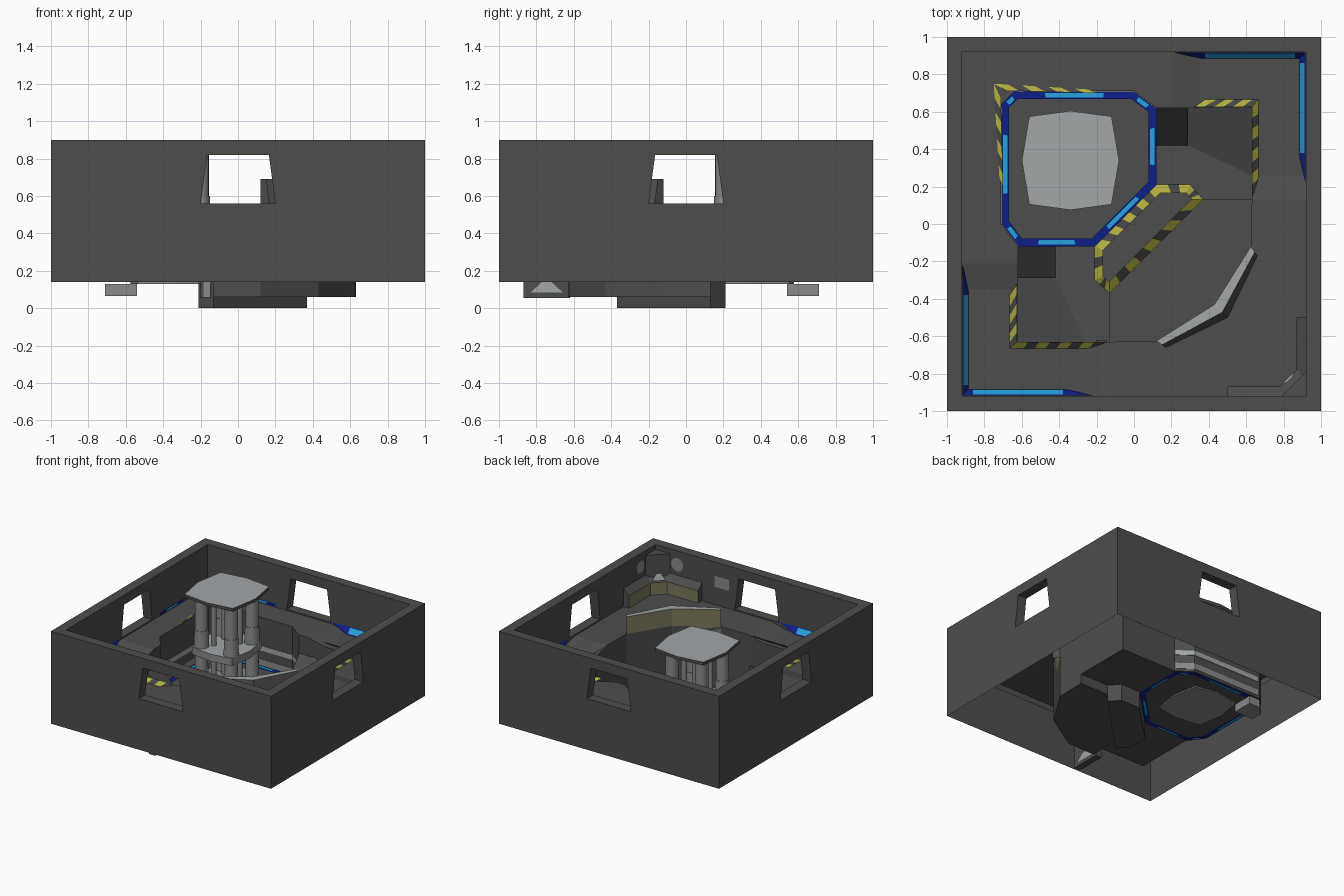
import bpy, bmesh, math
from mathutils import Vector

if "Cube" in bpy.data.objects:
    bpy.data.objects.remove(bpy.data.objects["Cube"])

def mat(name, r, g, b):
    m = bpy.data.materials.new(name)
    m.diffuse_color = (r, g, b, 1)
    m.use_nodes = True
    m.node_tree.nodes["Principled BSDF"].inputs["Base Color"].default_value = m.diffuse_color
    return m

MATS = [mat("dark_grey", .075, .075, .075), mat("light_grey", .36, .385, .395),
        mat("deep_blue", .004, .014, .25), mat("bright_blue", .022, .37, .72),
        mat("warning_yellow", .45, .42, .05), mat("warning_black", .06, .06, .06),
        mat("khaki", .2, .19, .1), mat("mid_grey", .25, .255, .26)]
DARK, LIGHT, BLUE, CYAN, YELLOW, BLACK, KHAKI, MID = range(8)

def mirror(p):                       # the arena is symmetric about its diagonal
    return (-p[1], -p[0], p[2])

def make(name, faces, both=False, closed=False):
    """faces: list of (points, material index)"""
    bm = bmesh.new()
    items = list(faces)
    if both:
        items += [([mirror(p) for p in reversed(ps)], m) for ps, m in faces]
    for ps, m in items:
        f = bm.faces.new([bm.verts.new(p) for p in ps])
        f.material_index = m
        f.normal_update()
        if not closed and f.normal.z < -.2:
            f.normal_flip()
    bmesh.ops.remove_doubles(bm, verts=bm.verts[:], dist=1e-4)
    if closed:
        bmesh.ops.recalc_face_normals(bm, faces=bm.faces[:])
    me = bpy.data.meshes.new(name)
    bm.to_mesh(me)
    bm.free()
    for m in MATS:
        me.materials.append(m)
    ob = bpy.data.objects.new(name, me)
    bpy.context.collection.objects.link(ob)
    return ob

def at(pts, z):
    return [(p[0], p[1], z) for p in pts]

def prism(pts, z0, z1, side=DARK, top=DARK, bottom=None):
    n = len(pts)
    f = [(at(pts, z1), top), (at(pts, z0)[::-1], side if bottom is None else bottom)]
    for i in range(n):
        a, b = pts[i], pts[(i + 1) % n]
        f.append(([(*a, z0), (*b, z0), (*b, z1), (*a, z1)], side))
    return f

def rect(x0, x1, y0, y1):
    return [(x0, y0), (x1, y0), (x1, y1), (x0, y1)]

def lerp(a, b, t):
    return tuple(Vector(a).lerp(Vector(b), t))

def inset(pts, d):
    """move every edge of a closed outline inward by d"""
    mid = sum((Vector(p) for p in pts), Vector((0, 0))) / len(pts)
    out = []
    for i in range(len(pts)):
        p, q, r = Vector(pts[i - 1]), Vector(pts[i]), Vector(pts[(i + 1) % len(pts)])
        ns = []
        for e in (q - p, r - q):
            n = Vector((-e.y, e.x)).normalized()
            ns.append(n if n.dot(mid - q) > 0 else -n)
        out.append(tuple(q + (ns[0] + ns[1]) * d / (1 + ns[0].dot(ns[1]))))
    return out

def stripes(a, b, c, d, n, skew=.3):
    """warning band between edge a-b and edge c-d, cut in slanted stripes"""
    f = []
    for i in range(n):
        t0, t1 = i / n, (i + 1) / n
        s0 = 0 if i == 0 else t0 + skew / n
        s1 = 1 if i == n - 1 else t1 + skew / n
        f.append(([lerp(a, b, t0), lerp(a, b, t1), lerp(c, d, s1), lerp(c, d, s0)],
                  YELLOW if i % 2 == 0 else BLACK))
    return f

# outer walls: outer sheet, inner sheet, rim and window reveals
walls = []
hole = [(-.2, .56), (.2, .56), (.165, .82), (-.165, .82)]
outer = [(-1, .14), (1, .14), (1, .9), (-1, .9)]
inner = [(-.92, .5), (.92, .5), (.92, .9), (-.92, .9)]
for k in range(4):
    c, s = round(math.cos(k * math.pi / 2)), round(math.sin(k * math.pi / 2))
    def W(p, y):
        return (p[0] * c - y * s, p[0] * s + y * c, p[1])
    for i in range(4):
        j = (i + 1) % 4
        walls.append(([W(outer[i], -1), W(outer[j], -1), W(hole[j], -1), W(hole[i], -1)], DARK))
        walls.append(([W(inner[j], -.92), W(inner[i], -.92), W(hole[i], -.92), W(hole[j], -.92)], DARK))
        walls.append(([W(hole[i], -1), W(hole[j], -1), W(hole[j], -.92), W(hole[i], -.92)], DARK))
    walls.append(([W(outer[3], -1), W(outer[2], -1), W(inner[2], -.92), W(inner[3], -.92)], DARK))
make("outer_walls", walls)

# upper floor around the pit, with lowered corners
H, L, LOW, MIDZ = .55, .515, .14, .06
floor = [
    [(-.92, .92, H), (-.675, .675, H), (-.64, .71, H), (0, .71, H), (.12, .62, H), (.21, .62, H), (.21, .92, H)],
    [(.21, .92, H), (.21, .62, H), (.35, .62, L), (.35, .92, L)],
    [(.35, .92, L), (.35, .62, L), (.63, .62, L), (.63, .26, L), (.92, .26, L), (.92, .92, L)],
    [(.92, .26, L), (.63, .26, L), (.63, .13, H), (.92, .13, H)],
    [(.92, .13, H), (.63, .13, H), (.625, -.12, H), (.43, -.43, H), (.92, -.92, H)]]
make("upper_floor", [(f, DARK) for f in floor], both=True)

# pit walls hanging from the floor edge
rim = [(-.675, .675, H), (-.64, .71, H), (0, .71, H), (.12, .62, H), (.21, .62, H), (.35, .62, L),
       (.63, .62, L), (.63, .26, L), (.63, .13, H), (.625, -.12, H), (.43, -.43, H)]
pit = []
for i, (a, b) in enumerate(zip(rim, rim[1:])):
    z = MIDZ if i >= 8 else LOW
    pit.append(([a, b, (b[0], b[1], z), (a[0], a[1], z)], DARK))
pit.append(([(.63, .13, LOW), (.37, .13, LOW), (.37, .13, MIDZ), (.63, .13, MIDZ)], DARK))
make("pit_walls", pit, both=True)

# lower floors, side ramps and the deep slot
octo = [(-.71, .64), (-.64, .71), (0, .71), (.12, .62), (.12, .21), (-.21, -.12), (-.62, -.12), (-.71, 0)]
slot = [(-.21, -.12), (.12, .21), (.3, .21), (.37, .13), (-.13, -.37), (-.21, -.3)]
make("lower_floor", [(at(octo, LOW), DARK)])
make("side_floor", [(at([(.12, .62), (.12, .21), (.3, .21), (.37, .13), (.63, .13), (.63, .62)], LOW), DARK)], both=True)
make("side_ramp", [([(.29, .62, .25), (.63, .62, .25), (.63, .26, LOW), (.29, .42, LOW)], DARK),
                   ([(.12, .62, .4), (.29, .62, .4), (.29, .42, LOW), (.12, .42, LOW)], DARK),
                   ([(.29, .62, .4), (.29, .42, LOW), (.29, .62, LOW)], DARK)], both=True)
make("middle_floor", [(at([(-.13, -.37), (-.13, -.63), (.12, -.625), (.43, -.43), (.625, -.12), (.63, .13), (.37, .13)], MIDZ), DARK)])
make("slot_trench", prism(slot, 0, LOW)[1:])

# striped curb of the slot, falling outward
curb = []
sc = inset(slot, .045)
for i in range(6):
    j = (i + 1) % 6
    n = 9 if i in (0, 3) else 3
    curb += stripes((*slot[i], .145), (*slot[j], .145), (*sc[i], .18), (*sc[j], .18), n)
make("slot_warning_curb", curb)

# striped curbs on the floor edges, falling outward
lo, hi = L + .003, L + .035
edge = stripes((.32, .625, hi), (.63, .625, hi), (.38, .665, lo), (.665, .665, lo), 6)
edge += stripes((.63, .625, hi), (.63, .15, hi), (.665, .665, lo), (.665, .2, lo), 8)
lo, hi = H + .003, H + .012
edge += stripes((-.68, .712, hi), (-.2, .70, hi), (-.75, .75, lo), (-.25, .72, lo), 7, .1)
make("warning_curbs", edge, both=True)

# glowing ring around the tower foot
ring = []
inn = inset(octo, .042)
for zz, off in ((.15, .006), (.135, -.006)):
    for i in range(8):
        j = (i + 1) % 8
        a, b = (*octo[i], zz), (*octo[j], zz)
        c, d = (*inn[i], zz), (*inn[j], zz)
        ring.append(([a, b, d, c], BLUE))
        q = []
        for u, v in ((.25, .25), (.75, .25), (.75, .8), (.25, .8)):
            p = lerp(lerp(a, b, u), lerp(c, d, u), v)
            q.append((p[0], p[1], zz + off))
        ring.append((q, CYAN))
make("glow_ring", ring)

# light bands on the tower pit wall and corner block
bands = []
for z0, z1, m in ((.28, .32, LIGHT), (.16, .21, MID)):
    bands += prism([(-.62, .706), (0, .706), (0, .714), (-.62, .714)], z0, z1, m, m)
    bands += prism([(0, .706), (.12, .616), (.122, .624), (0, .714)], z0, z1, m, m)
make("pit_light_bands", bands, both=True, closed=True)
make("corner_block", prism([(-.71, .54), (-.54, .54), (-.54, .71), (-.64, .71), (-.71, .64)], .065, .13, MID, MID), closed=True)

# blue skirting in the two lowered corners, both legs
skirt = []
for sw in (False, True):
    S = (lambda x, y, z: (y, x, z)) if sw else (lambda x, y, z: (x, y, z))
    skirt.append(([S(.21, .918, .565), S(.36, .885, L + .005), S(.36, .918, .57)], BLUE))
    skirt.append(([S(.36, .885, L + .005), S(.915, .885, L + .005), S(.915, .918, .57), S(.36, .918, .57)], BLUE))
    skirt.append(([S(.38, .886, L + .012), S(.86, .886, L + .012), S(.86, .912, .567), S(.38, .912, .567)], CYAN))
make("blue_skirting", skirt, both=True)
make("wall_glow_strip", [([(-.6, .917, .555), (-.3, .917, .555), (-.3, .917, .58), (-.6, .917, .58)], BLUE),
                         ([(-.52, .914, .56), (-.38, .914, .56), (-.38, .914, .575), (-.52, .914, .575)], CYAN)], both=True)

# low barrier: khaki inner face, light top, sloped back
pi = [(.12, -.625), (.43, -.43), (.625, -.12)]
po = [(.17, -.66), (.5, -.5), (.66, -.17)]
pm = [lerp(a, b, .6) for a, b in zip(pi, po)]
bar = []
for i in range(2):
    bar.append(([(*pi[i], .4), (*pi[i + 1], .4), (*pi[i + 1], .69), (*pi[i], .69)], KHAKI))
    bar.append(([(*pi[i], .69), (*pi[i + 1], .69), (*pm[i + 1], .69), (*pm[i], .69)], LIGHT))
    bar.append(([(*pm[i], .69), (*pm[i + 1], .69), (*po[i + 1], H), (*po[i], H)], DARK))
for i in (0, 2):
    bar.append(([(*pi[i], .4), (*pi[i], .69), (*pm[i], .69), (*po[i], H), (*po[i], .4)], DARK))
make("low_barrier", bar)

# corner ledge, corner post and wall lamps
p = [(.5, -.87), (.78, -.87), (.87, -.78), (.87, -.5)]
w = [(.5, -.92), (.83, -.92), (.92, -.83), (.92, -.5)]
led = []
for i in range(3):
    led.append(([(*p[i], H), (*p[i + 1], H), (*p[i + 1], .65), (*p[i], .65)], KHAKI))
    led.append(([(*p[i], .65), (*p[i + 1], .65), (*w[i + 1], .7), (*w[i], .7)], DARK))
for i in (0, 3):
    led.append(([(*p[i], H), (*p[i], .65), (*w[i], .7), (*w[i], H)], DARK))
make("corner_ledge", led)
make("corner_post", prism([(.79, -.92), (.92, -.92), (.92, -.79)], .66, .86), closed=True)
make("post_panel", [([(.785, -.86, .665), (.86, -.785, .665), (.845, -.82, .72), (.82, -.845, .72)], LIGHT)])
disc = [(.72 + .055 * math.cos(t * math.pi / 6), .79 + .055 * math.sin(t * math.pi / 6)) for t in range(12)]
make("wall_lamps", [([(x, -.914, z) for x, z in disc], MID)], both=True)
make("wall_panel", [([(x, -.914, z) for x, z in rect(.25, .38, .7, .79)], MID)])

# low vent box beneath the front floor
make("vent_box", prism(rect(-.2, -.145, -.87, -.62), .055, .3), closed=True)
make("vent_grille", [([(-.142, -.83, .085), (-.142, -.66, .085), (-.142, -.72, .14), (-.142, -.77, .14)], LIGHT),
                     ([(-.185, -.873, .06), (-.15, -.873, .06), (-.15, -.873, .2), (-.185, -.873, .2)], MID)])

# tower: base, middle plate, top plate
cx, cy = -.34, .34
def plate(s):
    shape = [(.22, .235), (0, .265), (-.22, .235), (-.26, 0), (-.22, -.235), (0, -.265), (.22, -.235), (.26, 0)]
    return [(cx + x * s, cy + y * s) for x, y in shape]
make("tower_base", prism(plate(.9), .13, .17, MID, MID), closed=True)
make("tower_middle_plate", prism(plate(.82), .4, .46, MID, LIGHT), closed=True)
make("tower_top_plate", prism(plate(1), .875, .9, DARK, LIGHT, MID), closed=True)

# tower columns
def cylinder(name, x, y, z0, z1, r0, r1, m):
    bm = bmesh.new()
    bmesh.ops.create_cone(bm, cap_ends=True, segments=16, radius1=r0, radius2=r1, depth=z1 - z0)
    bmesh.ops.translate(bm, verts=bm.verts[:], vec=(x, y, (z0 + z1) / 2))
    me = bpy.data.meshes.new(name)
    bm.to_mesh(me)
    bm.free()
    me.materials.append(MATS[m])
    ob = bpy.data.objects.new(name, me)
    bpy.context.collection.objects.link(ob)
    for f in me.polygons:
        f.use_smooth = len(f.vertices) == 4
    for e in me.edges:
        e.use_edge_sharp = abs(me.vertices[e.vertices[0]].co.z - me.vertices[e.vertices[1]].co.z) < 1e-5
for sx in (-1, 1):
    for sy in (-1, 1):
        x, y = cx + .135 * sx, cy + .135 * sy
        cylinder("upper_column", x, y, .46, .875, .05, .05, MID)
        cylinder("upper_collar", x, y, .46, .6, .058, .054, MID)
        cylinder("upper_cap", x, y, .8, .875, .046, .056, MID)
        cylinder("lower_column", x, y, .17, .4, .052, .05, MID)
        cylinder("inner_pipe", cx + .07 * sx, cy + .07 * sy, .17, .875, .022, .022, MID)
